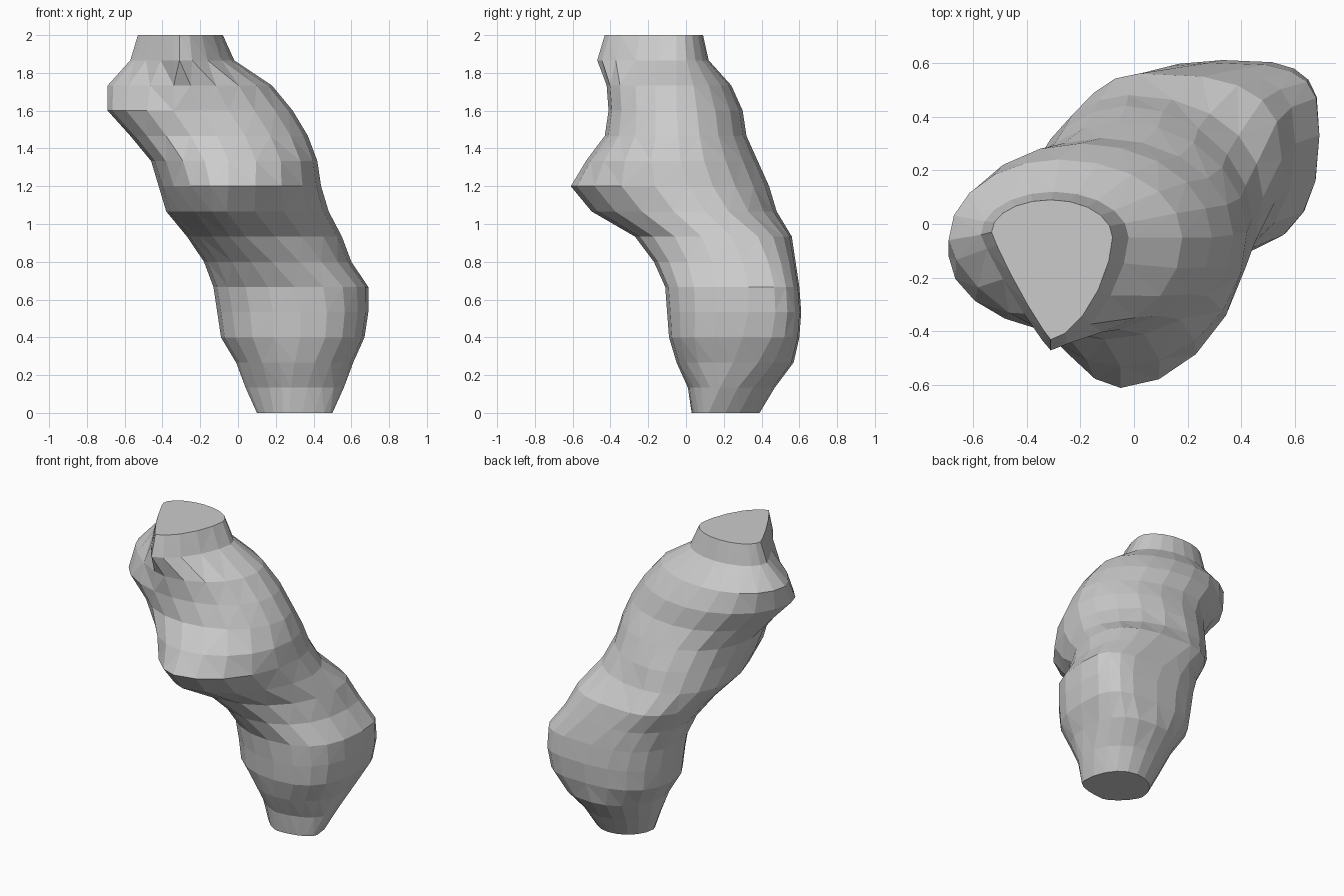
import bpy, bmesh, math

# Cross-sections, evenly spaced from z = 0 to z = 2:
# x_min, x_max, y_min, y_max, then the y of left/right and the x of front/back extremes
SECTIONS = [
    (0.10, 0.50, 0.03, 0.39, 0.20, 0.12, 0.27, 0.30),
    (0.04, 0.56, 0.01, 0.47, 0.22, 0.18, 0.28, 0.30),
    (-0.01, 0.61, -0.05, 0.57, 0.25, 0.25, 0.30, 0.30),
    (-0.09, 0.67, -0.09, 0.60, 0.27, 0.30, 0.33, 0.32),
    (-0.11, 0.69, -0.10, 0.61, 0.28, 0.33, 0.33, 0.33),
    (-0.13, 0.69, -0.11, 0.60, 0.28, 0.33, 0.30, 0.28),
    (-0.18, 0.60, -0.17, 0.58, 0.25, 0.30, 0.18, 0.15),
    (-0.27, 0.55, -0.27, 0.56, 0.18, 0.24, 0.04, 0.02),
    (-0.38, 0.48, -0.50, 0.48, 0.08, 0.10, -0.06, -0.02),
    (-0.42, 0.44, -0.61, 0.44, 0.00, 0.02, -0.05, -0.03),
    (-0.46, 0.42, -0.53, 0.38, -0.04, -0.03, -0.05, -0.06),
    (-0.57, 0.37, -0.43, 0.32, -0.07, -0.04, -0.11, -0.12),
    (-0.69, 0.29, -0.41, 0.30, -0.12, -0.05, -0.20, -0.20),
    (-0.69, 0.18, -0.42, 0.24, -0.06, -0.05, -0.25, -0.28),
    (-0.57, -0.02, -0.47, 0.12, -0.04, -0.05, -0.31, -0.30),
    (-0.53, -0.08, -0.43, 0.09, -0.03, -0.05, -0.31, -0.31),
]
# Corner power by height: z limit, back right, back left, front left, front right
# (below 1 is fuller, above 1 is more pointed)
CORNERS = [
    (0.20, 0.95, 1.0, 1.4, 1.0),
    (0.34, 0.75, 1.0, 1.1, 0.9),
    (0.70, 0.57, 0.85, 0.95, 0.8),
    (0.85, 0.62, 0.95, 1.0, 0.9),
    (0.98, 0.70, 1.0, 1.1, 1.0),
    (1.10, 0.95, 1.0, 1.2, 1.1),
    (1.25, 1.05, 1.0, 1.15, 1.05),
    (1.50, 1.0, 1.0, 1.0, 1.0),
    (1.65, 1.0, 1.0, 1.05, 1.0),
    (1.80, 1.0, 1.0, 1.35, 1.0),
    (2.10, 1.0, 1.0, 1.8, 1.25),
]
SIDES = 20


def section_points(sec, z):
    """Closed outline made of four curved quarters joining the extremes."""
    x0, x1, y0, y1, yl, yr, xf, xb = sec
    powers = next(row for row in CORNERS if z < row[0])[1:]
    pts = []
    for i in range(SIDES):
        a = 2 * math.pi * i / SIDES
        c, s = math.cos(a), math.sin(a)
        p = powers[4 * i // SIDES]
        cx = xb if i < SIDES // 2 else xf
        cy = yr if c > 0 else yl
        rx = abs(x1 - cx) if c > 0 else abs(cx - x0)
        ry = abs(y1 - cy) if s > 0 else abs(cy - y0)
        pts.append((cx + math.copysign(rx * abs(c) ** p, c),
                    cy + math.copysign(ry * abs(s) ** p, s), z))
    return pts


# Leaning rocky trunk lofted through the sections, flat at both ends
bm = bmesh.new()
step = 2 / (len(SECTIONS) - 1)
rings = [[bm.verts.new(p) for p in section_points(s, k * step)]
         for k, s in enumerate(SECTIONS)]
sides = []
for low, high in zip(rings, rings[1:]):
    for i in range(SIDES):
        j = (i + 1) % SIDES
        sides.append(bm.faces.new((low[i], low[j], high[j], high[i])))
bm.faces.new(rings[0][::-1])
bm.faces.new(rings[-1])
bmesh.ops.triangulate(bm, faces=sides)
bmesh.ops.recalc_face_normals(bm, faces=bm.faces)

mesh = bpy.data.meshes.new("rock_trunk")
bm.to_mesh(mesh)
bm.free()
bpy.context.collection.objects.link(bpy.data.objects.new("rock_trunk", mesh))
